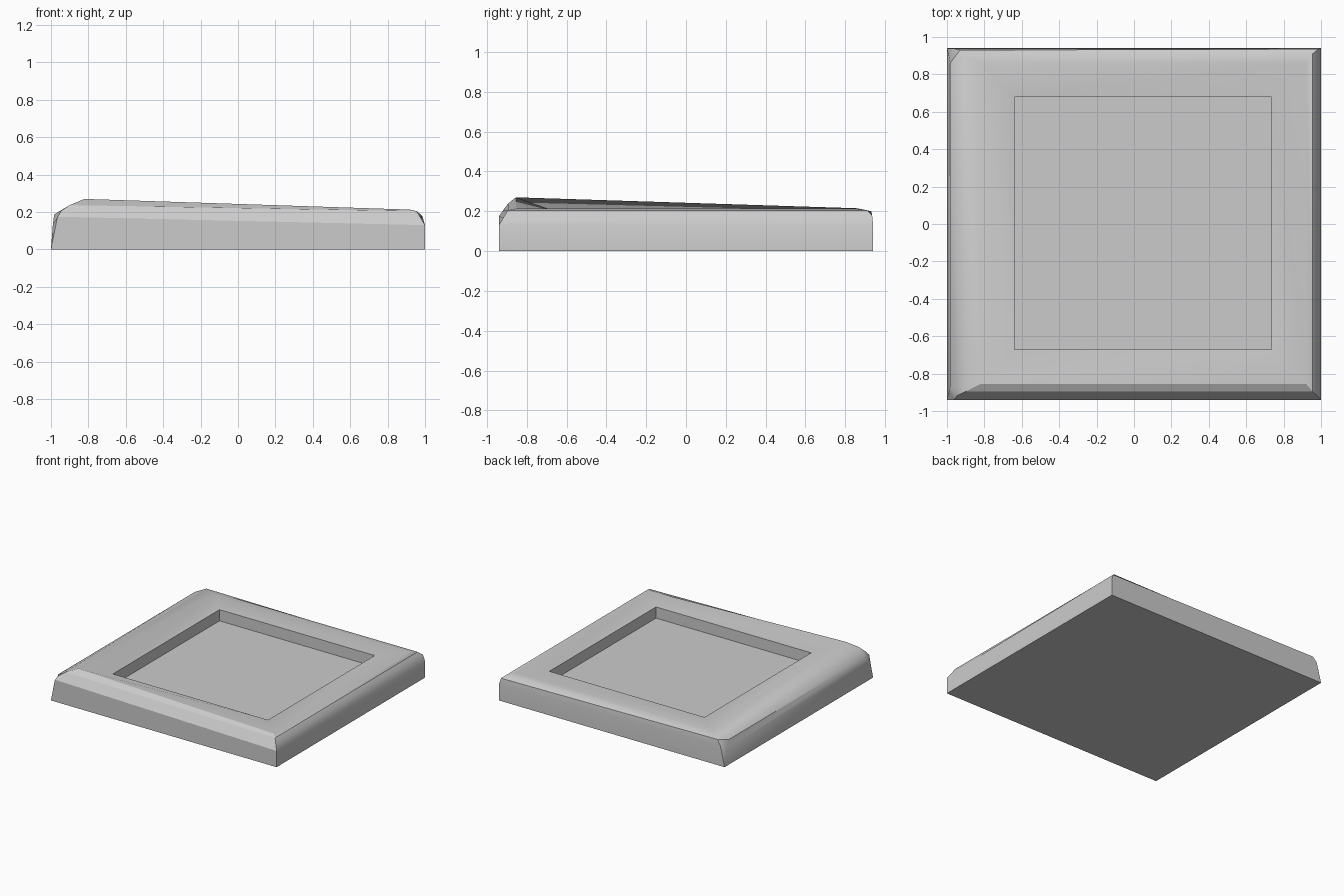
import bpy
import bmesh
import math

default_cube = bpy.data.objects.get("Cube")
if default_cube:
    bpy.data.objects.remove(default_cube, do_unlink=True)


def make_material(name, value):
    material = bpy.data.materials.new(name)
    material.use_nodes = True
    colour = (value, value, value, 1.0)
    material.diffuse_color = colour
    shader = next(n for n in material.node_tree.nodes if n.type == "BSDF_PRINCIPLED")
    shader.inputs["Base Color"].default_value = colour
    return material


def midpoint(a, b):
    return tuple((p + q) / 2 for p, q in zip(a, b))


HALF_X, HALF_Y = 1.0, 0.94
RIM_HEIGHT, FLOOR_HEIGHT = 0.205, 0.115
LEFT, RIGHT, FRONT, BACK = -0.64, 0.735, -0.67, 0.68

# Raised corner and the three lower corners of the border crest
crest_high = (-0.82, -0.855, 0.27)
crest_front = (0.92, -0.855, 0.213)
crest_back = (0.92, 0.86, 0.213)
crest_low = (-0.82, 0.86, 0.215)

# Shoulder points of each corner column, from the wall up to the crest
front_low, front_top = (-0.965, -0.94, 0.175), (-0.9, -0.895, 0.237)
right_low, right_top = (1, -0.94, 0.13), (0.955, -0.895, 0.205)
shoulders = {
    "front_chip": [front_low, (-0.945, -0.918, 0.206), front_top, crest_high],
    "front_corner": [right_low, midpoint(right_low, right_top), right_top, crest_front],
    "back_corner": [(1, 0.94, 0.13), (0.985, 0.935, 0.18), (0.955, 0.91, 0.205), crest_back],
    "back_chip": [(-0.96, 0.937, 0.16), (-0.93, 0.93, 0.2), (-0.91, 0.9, 0.207), crest_low],
    "side_chip_back": [(-0.99, 0.895, 0.13), (-0.983, 0.86, 0.187), (-0.91, 0.9, 0.207), crest_low],
    "side_chip_front": [(-0.99, -0.9, 0.13), (-0.983, -0.87, 0.187), front_top, crest_high],
}

# Loft the base, shoulders, crest and square recess as rings of columns
bm = bmesh.new()
columns = []
for points in shoulders.values():
    east, north = points[0][0] > 0, points[0][1] > 0
    base = (HALF_X if east else -HALF_X, HALF_Y if north else -HALF_Y, 0)
    inner = (RIGHT if east else LEFT, BACK if north else FRONT)
    profile = [base, *points, (*inner, RIM_HEIGHT), (*inner, FLOOR_HEIGHT)]
    columns.append([bm.verts.new(p) for p in profile])

for i, column in enumerate(columns):
    following = columns[(i + 1) % len(columns)]
    for j in range(len(column) - 1):
        bm.faces.new((column[j], following[j], following[j + 1], column[j + 1]))

# Close the underside and the recess floor
bm.faces.new([column[0] for column in reversed(columns)])
bm.faces.new([column[-1] for column in columns])
bmesh.ops.remove_doubles(bm, verts=bm.verts, dist=0.0005)
bmesh.ops.recalc_face_normals(bm, faces=bm.faces)

mesh = bpy.data.meshes.new("recessed_tile")
bm.to_mesh(mesh)
bm.free()
tile = bpy.data.objects.new("recessed_tile", mesh)
bpy.context.collection.objects.link(tile)
mesh.materials.append(make_material("light_grey", 0.6))

# Soft rounded borders, with crisp flat bands along the front
bpy.ops.object.select_all(action="DESELECT")
tile.select_set(True)
bpy.context.view_layer.objects.active = tile
bpy.ops.object.shade_smooth_by_angle(angle=math.radians(35))
for face in mesh.polygons:
    if face.normal.y < -0.4 and face.center.y < FRONT - 0.1:
        face.use_smooth = False
